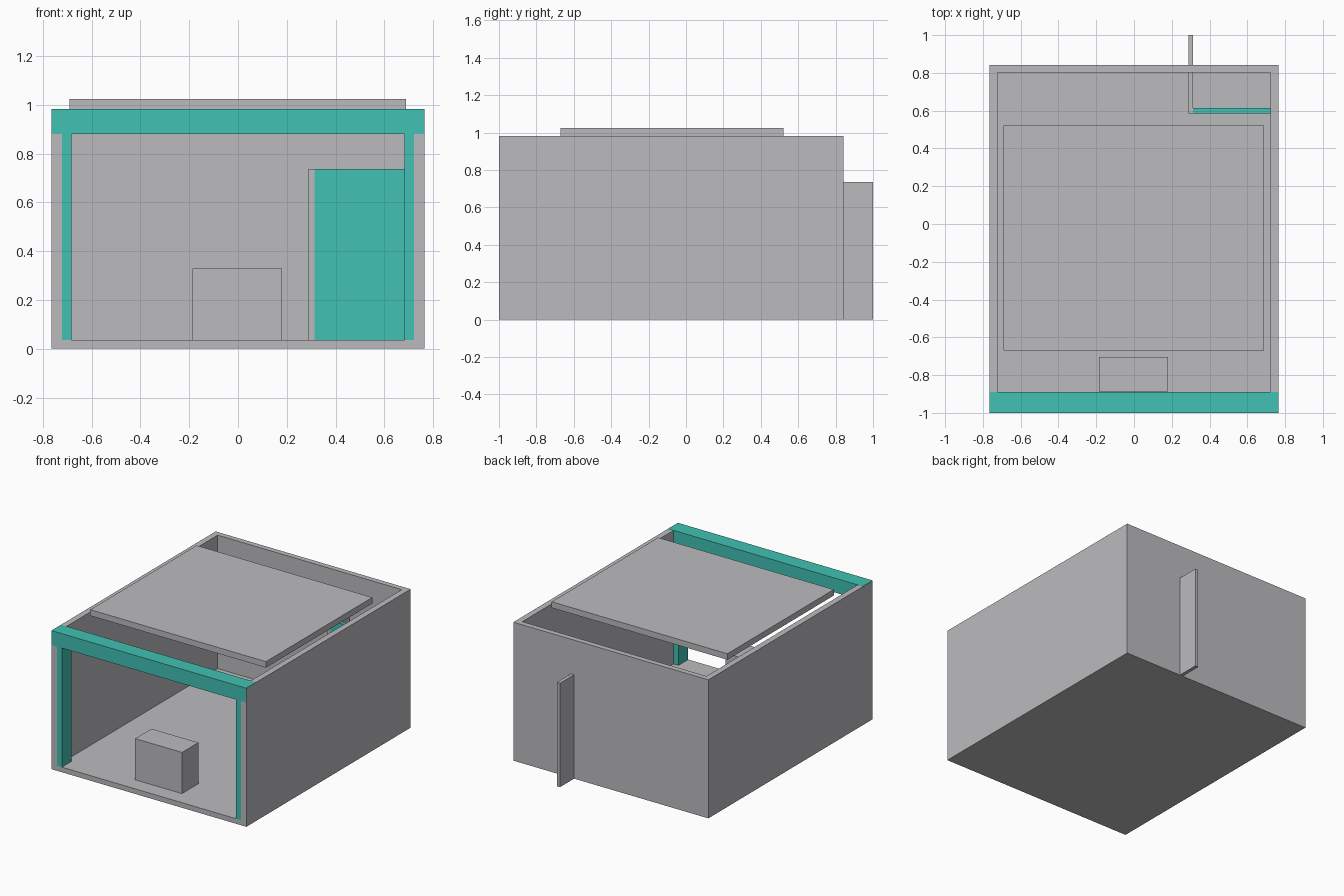
import bpy

if "Cube" in bpy.data.objects:
    bpy.data.objects.remove(bpy.data.objects["Cube"])


def material(name, rgb):
    m = bpy.data.materials.new(name)
    m.diffuse_color = (*rgb, 1.0)
    m.use_nodes = True
    m.node_tree.nodes["Principled BSDF"].inputs["Base Color"].default_value = m.diffuse_color
    return m


GREY = material("light grey", (0.50, 0.50, 0.52))
TEAL = material("teal", (0.052, 0.533, 0.451))


def box(name, x, y, z, mat):
    """Axis-aligned box from (min, max) ranges."""
    bpy.ops.mesh.primitive_cube_add(size=1)
    ob = bpy.context.object
    ob.name = name
    ob.location = [(a + b) / 2 for a, b in (x, y, z)]
    ob.scale = [b - a for a, b in (x, y, z)]
    bpy.ops.object.transform_apply(location=True, rotation=False, scale=True)
    ob.data.materials.append(mat)
    return ob


W, IN = 0.765, 0.722          # outer and inner half width
FRONT, BACK = -0.999, 0.842
FLOOR, TOP = 0.036, 0.982

# Room shell: floor, side walls and back wall, open front and top
box("floor", (-IN, IN), (FRONT, 0.803), (0, FLOOR), GREY)
box("back_wall", (-IN, IN), (0.803, BACK), (0, TOP), GREY)
for side, s in (("left", -1), ("right", 1)):
    box(side + "_wall", sorted((s * IN, s * W)), (FRONT, BACK), (0, TOP), GREY)
    # Slim post beside each wall at the opening
    box(side + "_post", sorted((s * 0.682, s * IN)), (FRONT, -0.89), (FLOOR, 0.881), TEAL)

# Front beam over the opening, a hair proud of the walls
box("front_beam", (-W + 0.001, W - 0.001), (-1.0, -0.89), (0.881, TOP + 0.001), TEAL)

# Floating roof panel
box("roof_panel", (-0.69, 0.688), (-0.67, 0.522), (TOP, 1.025), GREY)

# Corner partition, whose long leaf runs out through the back wall
box("partition_long", (0.288, 0.313), (0.585, 1.0), (0, 0.737), GREY)
box("partition_short", (0.313, IN), (0.585, 0.614), (FLOOR, 0.737), TEAL)

# Counter block near the entrance
box("counter", (-0.186, 0.181), (-0.886, -0.703), (FLOOR, 0.328), GREY)
